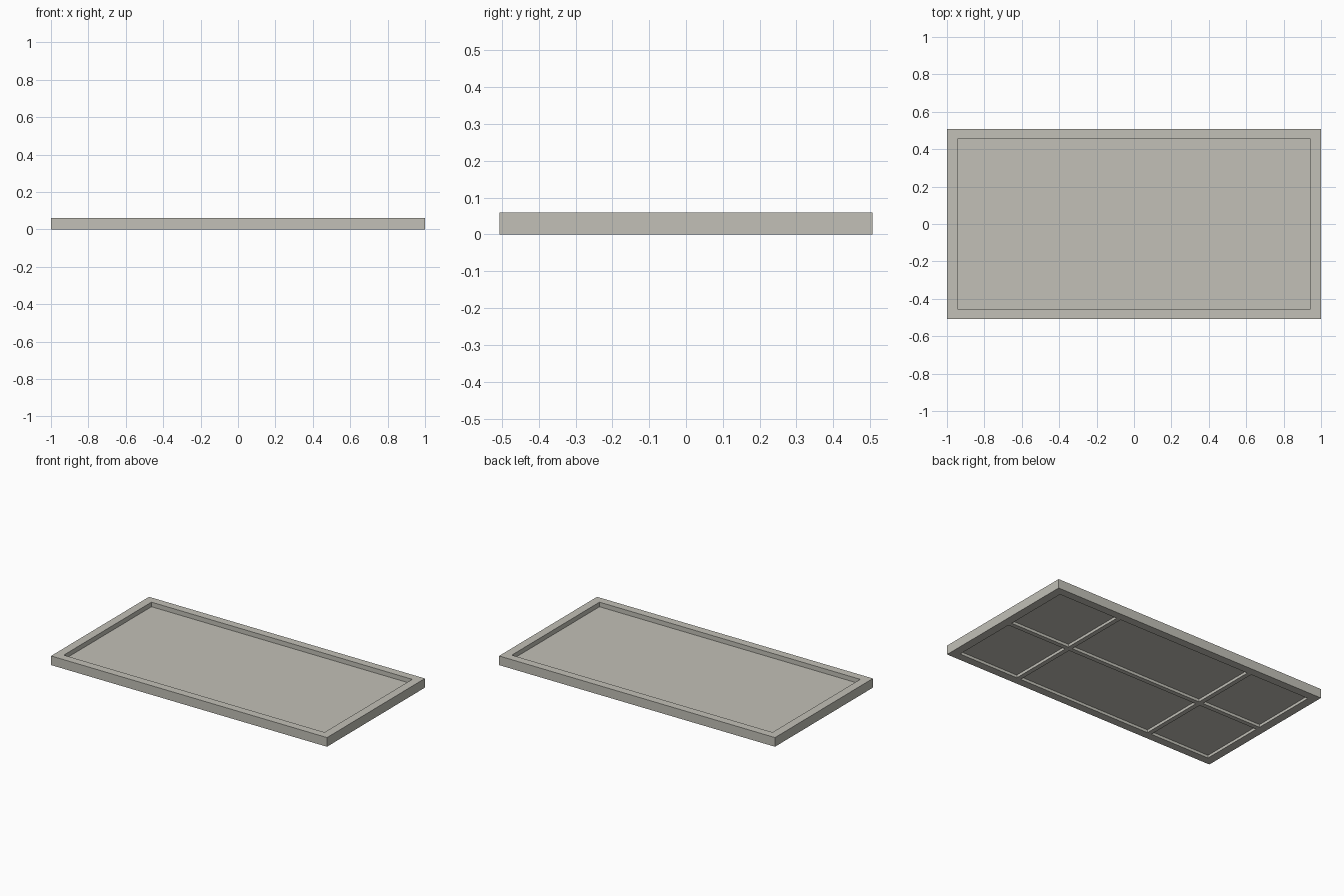
import bpy
import bmesh
from mathutils import Matrix, Vector

if "Cube" in bpy.data.objects:
    bpy.data.objects.remove(bpy.data.objects["Cube"], do_unlink=True)

HALF_X, HALF_Y, HEIGHT = 1.0, 0.507, 0.06
IN_X, IN_Y = 0.945, 0.454        # inner edge of the rim
TOP_DEPTH, POCKET_DEPTH = 0.03, 0.018
RIB_X, RIB = 0.498, 0.015        # cross rib position, rib half width

# Single warm grey material
stone = bpy.data.materials.new("warm_grey")
stone.use_nodes = True
colour = (0.54, 0.53, 0.475, 1)
stone.diffuse_color = colour
stone.node_tree.nodes["Principled BSDF"].inputs["Base Color"].default_value = colour


def sink(bm, faces, dz):
    """Push a region of faces into the slab, leaving straight walls."""
    result = bmesh.ops.extrude_face_region(bm, geom=faces)
    verts = [g for g in result["geom"] if isinstance(g, bmesh.types.BMVert)]
    bmesh.ops.translate(bm, verts=verts, vec=(0, 0, dz))
    old = [f for f in faces if f.is_valid]
    if old:
        bmesh.ops.delete(bm, geom=old, context='FACES')


# Slab, cut along the rim and rib edges
bm = bmesh.new()
size = Matrix.Diagonal((2 * HALF_X, 2 * HALF_Y, HEIGHT, 1))
bmesh.ops.create_cube(bm, size=1, matrix=Matrix.Translation((0, 0, HEIGHT / 2)) @ size)
for axis, cuts in ((0, (IN_X, RIB_X + RIB, RIB_X - RIB)), (1, (IN_Y, RIB))):
    for cut in cuts:
        for side in (-1, 1):
            point, normal = Vector(), Vector()
            point[axis], normal[axis] = side * cut, 1
            bmesh.ops.bisect_plane(bm, geom=bm.verts[:] + bm.edges[:] + bm.faces[:],
                                   plane_co=point, plane_no=normal)


def inside(face, z):
    c = face.calc_center_median()
    return abs(c.z - z) < 0.001 and abs(c.x) < IN_X and abs(c.y) < IN_Y


# Shallow tray on top
bm.normal_update()
top = [f for f in bm.faces if inside(f, HEIGHT)]
top = bmesh.ops.dissolve_faces(bm, faces=top, use_verts=False)["region"]
sink(bm, top, -TOP_DEPTH)

# Six pockets underneath, separated by the ribs
for f in [f for f in bm.faces if inside(f, 0)]:
    c = f.calc_center_median()
    if abs(c.y) > RIB and abs(abs(c.x) - RIB_X) > RIB:
        sink(bm, [f], POCKET_DEPTH)

bmesh.ops.recalc_face_normals(bm, faces=bm.faces[:])
mesh = bpy.data.meshes.new("ribbed_tray")
bm.to_mesh(mesh)
bm.free()
mesh.materials.append(stone)
tray = bpy.data.objects.new("ribbed_tray", mesh)
bpy.context.collection.objects.link(tray)
